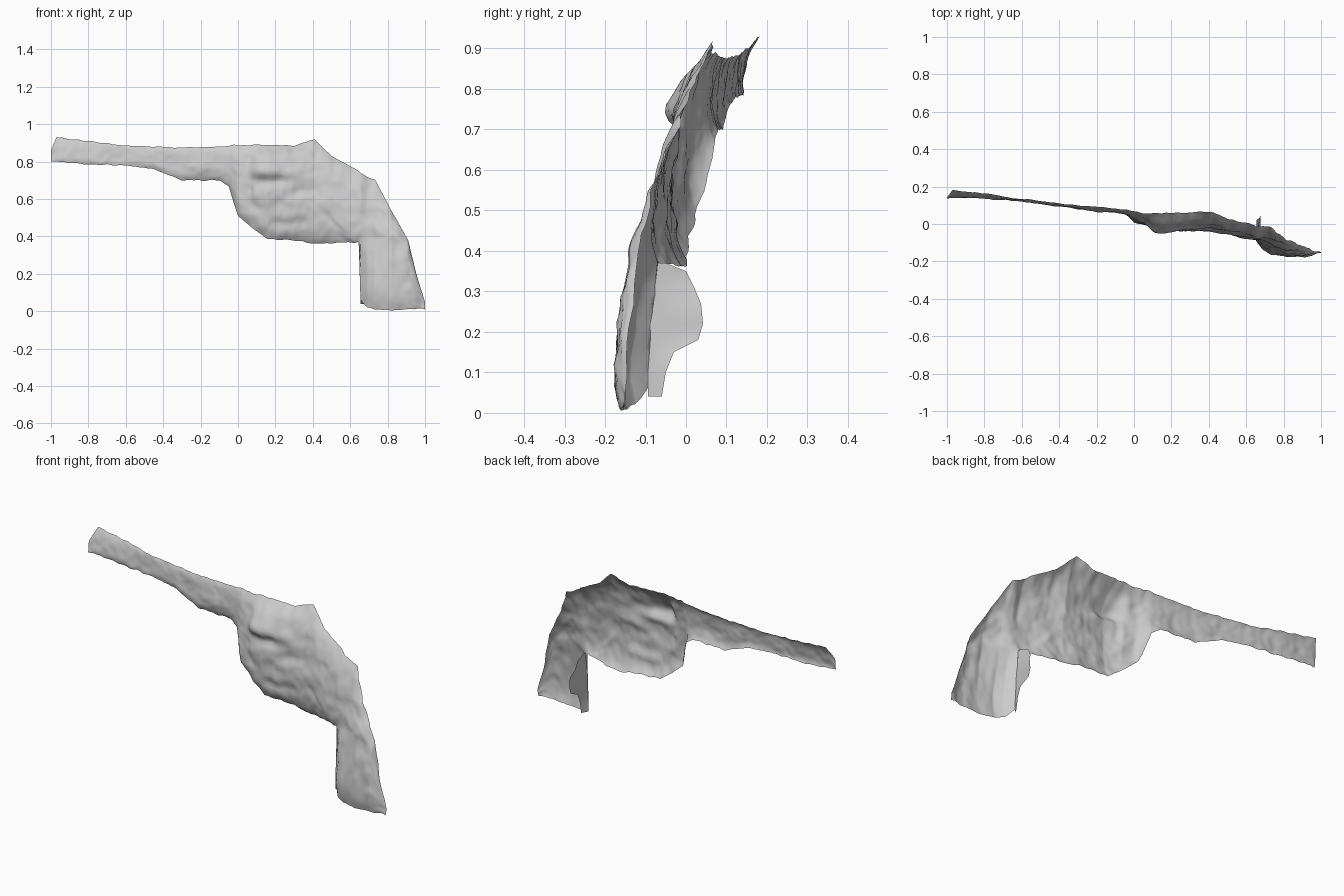
import bpy, bmesh, math
from mathutils import Vector, noise

if "Cube" in bpy.data.objects:
    bpy.data.objects.remove(bpy.data.objects["Cube"])

# Stations along the relic: x, bottom z, top z, bottom-edge y, top-edge y, forward bulge
STATIONS = [
    (-1.0, .80, .86, .135, .145, .0), (-.97, .80, .93, .14, .18, .01),
    (-.8, .785, .91, .14, .163, .01), (-.6, .78, .885, .122, .135, .004),
    (-.45, .76, .88, .108, .115, .01), (-.3, .70, .875, .092, .10, .012),
    (-.1, .70, .88, .08, .085, .018), (-.05, .67, .885, .07, .08, .022),
    (-.02, .57, .89, .05, .075, .03), (0, .51, .885, .03, .07, .033),
    (.07, .45, .89, .015, .06, .035), (.16, .385, .89, 0, .055, .055),
    (.3, .38, .885, 0, .06, .055), (.41, .36, .92, 0, .065, .055),
    (.5, .365, .83, -.02, .03, .05), (.645, .37, .75, -.07, -.005, .035),
    (.655, .06, .74, -.095, -.01, .015), (.69, .02, .72, -.13, -.01, .03),
    (.735, .01, .70, -.15, -.02, .04), (.82, .005, .54, -.16, -.085, .035),
    (.91, .01, .38, -.165, -.12, .026), (.95, .015, .21, -.16, -.142, .015),
    (1.0, .01, .05, -.155, -.15, 0)]
# Surface dents and lumps: centre x, centre z, radius x, radius z, y offset
LUMPS = [(.13, .75, .07, .04, -.028), (.2, .695, .08, .025, .026),
         (.3, .63, .09, .025, .012), (.27, .47, .09, .025, .014),
         (.45, .6, .1, .1, -.008), (-.2, .76, .1, .04, -.008)]


def smooth(a, b, v):
    t = max(0, min(1, (v - a) / (b - a)))
    return t * t * (3 - 2 * t)


def station(x):
    for a, b in zip(STATIONS, STATIONS[1:]):
        if x <= b[0]:
            f = (x - a[0]) / (b[0] - a[0])
            return [p + (q - p) * f for p, q in zip(a, b)]
    return list(STATIONS[-1])


def profile(t, yb, yt, bulge):
    return yb + (yt - yb) * t - bulge * (1 - (2 * t - 1) ** 4)


def row_height(x, t, zb, zt):
    """Share of the column height, so frame rows meet the grip without shear."""
    if x <= .65:
        k = .4 - .385 * smooth(.45, .645, x)
    else:
        k = min(.7, (.37 - zb) / max(zt - zb, .01))
    return t / .4 * k if t < .4 else k + (t - .4) / .6 * (1 - k)


def skin_point(x, t):
    _, zb, zt, yb, yt, bulge = station(x)
    t = row_height(x, t, zb, zt)
    z = zb + (zt - zb) * t
    y = profile(t, yb, yt, bulge)
    # blend the frame relief smoothly into the upper grip
    if x > .645:
        w = (1 - smooth(.65, .78, x)) * smooth(.33, .43, z)
        s = max(0, min(1, (z - .37) / max(zt - .37, .05)))
        y += w * (profile(s, -.07, yt, .035) - y)
    for cx, cz, rx, rz, h in LUMPS:
        y += h * math.exp(-((x - cx) / rx) ** 2 - ((z - cz) / rz) ** 2)
    # raised drum block
    y -= .018 * smooth(.05, .10, x) * (1 - smooth(.25, .42, x)) \
        * smooth(.56, .64, z) * (1 - smooth(.82, .88, z))
    # weathering
    n = noise.noise(Vector((x * 13, 0, z * 13)))
    n2 = noise.noise(Vector((x * 30, 3, z * 30)))
    rough = .6 + .5 * smooth(-.1, .1, x)
    z += .006 * noise.noise(Vector((x * 25, 7, t * 2)))
    return Vector((x, y + rough * (.008 * n + .005 * n2), max(z, 0)))


def sheet(name, rows):
    bm = bmesh.new()
    grid = [[bm.verts.new(p) for p in r] for r in rows]
    for a, b in zip(grid, grid[1:]):
        for i in range(len(a) - 1):
            bm.faces.new((a[i], b[i], b[i + 1], a[i + 1]))
    me = bpy.data.meshes.new(name)
    bm.to_mesh(me)
    bm.free()
    ob = bpy.data.objects.new(name, me)
    bpy.context.collection.objects.link(ob)
    bpy.context.view_layer.objects.active = ob
    ob.select_set(True)
    bpy.ops.object.shade_smooth_by_angle(angle=math.radians(50))
    ob.select_set(False)
    return ob


# Weathered front skin: barrel, frame and grip in one open shell
xs = sorted({round(-1 + .0125 * i, 4) for i in range(161)} - {.65} | {s[0] for s in STATIONS})
sheet("relic_skin", [[skin_point(x, j / 30) for j in range(31)] for x in xs])

# Front strap of the grip: flap folded back from the skin edge
EDGE = [(.04, -.06), (.1, -.05), (.15, -.03), (.18, .03), (.22, .042),
        (.27, .037), (.31, .02), (.35, 0), (.37, -.05)]
rows = []
for z, y_back in EDGE:
    front = skin_point(.655, max(0, (z - .06) / .31 * .4))
    front.z = z
    back = Vector((.675 if z < .3 else .655, y_back, z))
    rows.append([front.lerp(back, k / 6) for k in range(7)])
sheet("grip_front_strap", rows)
